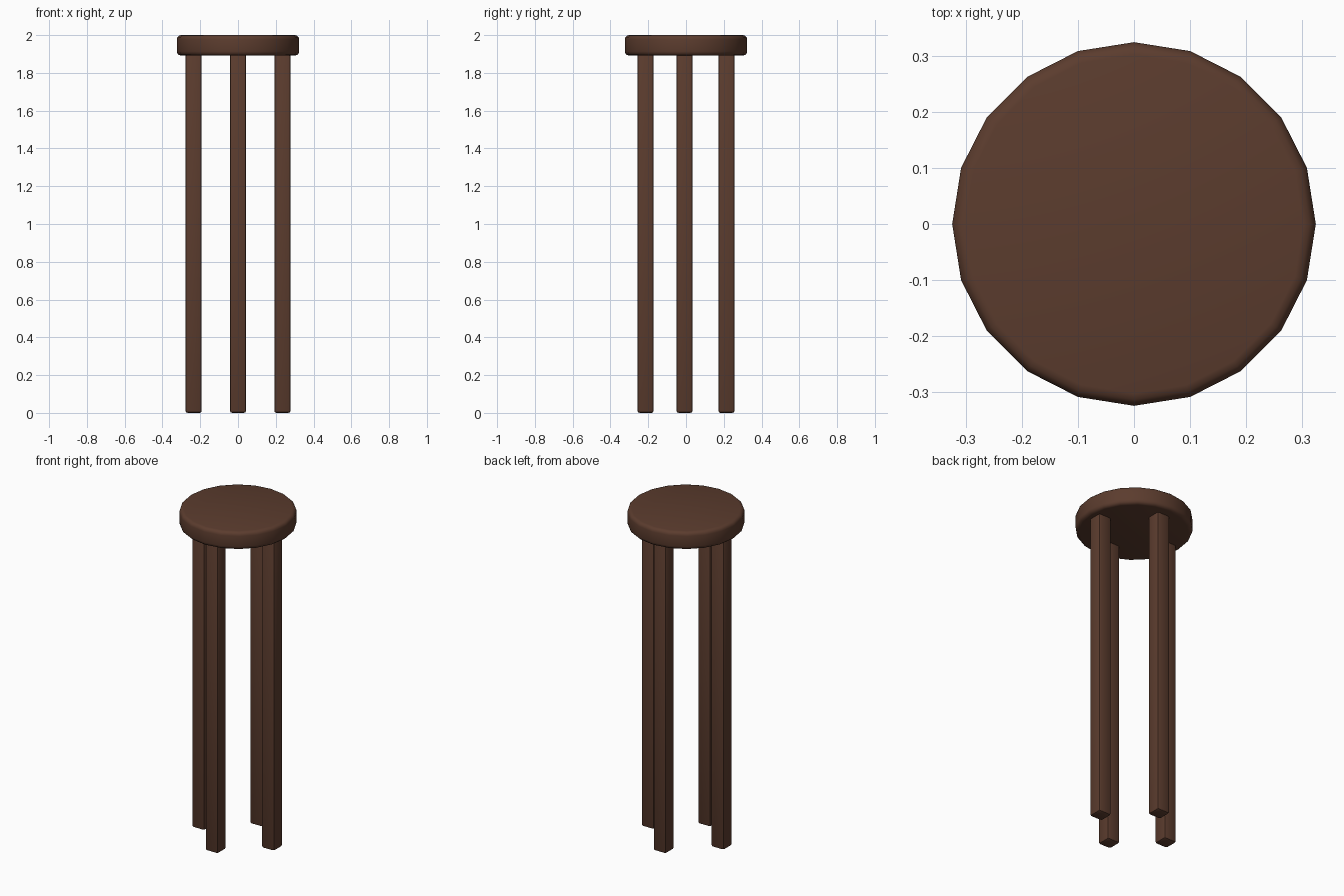
import bpy

if "Cube" in bpy.data.objects:
    bpy.data.objects.remove(bpy.data.objects["Cube"])

wood = bpy.data.materials.new("dark brown wood")
wood.diffuse_color = (0.105, 0.045, 0.027, 1)
wood.use_nodes = True
wood.node_tree.nodes["Principled BSDF"].inputs["Base Color"].default_value = wood.diffuse_color


def finish(name, bevel, segments):
    """Name, colour, round the edges and smooth the active object."""
    ob = bpy.context.object
    ob.name = name
    ob.data.materials.append(wood)
    bpy.ops.object.transform_apply(location=False, rotation=True, scale=True)
    mod = ob.modifiers.new("rounded edges", 'BEVEL')
    mod.width = bevel
    mod.segments = segments
    mod.limit_method = 'ANGLE'
    mod.angle_limit = 0.7
    bpy.ops.object.modifier_apply(modifier=mod.name)
    bpy.ops.object.shade_smooth_by_angle(angle=0.6)


# Round seat with twenty sides
SEAT_BOTTOM, TOP = 1.892, 2.0
bpy.ops.mesh.primitive_cylinder_add(
    vertices=20, radius=0.324, depth=TOP - SEAT_BOTTOM,
    location=(0, 0, (TOP + SEAT_BOTTOM) / 2))
finish("seat", 0.022, 3)

# Four straight square legs in a diamond layout
LEG_TOP = 1.9
legs = {
    "front_leg": (0, -0.214),
    "back_leg": (0, 0.214),
    "left_leg": (-0.235, -0.008),
    "right_leg": (0.235, -0.008),
}
for name, (x, y) in legs.items():
    bpy.ops.mesh.primitive_cube_add(size=1, location=(x, y, LEG_TOP / 2))
    bpy.context.object.scale = (0.086, 0.086, LEG_TOP)
    finish(name, 0.012, 2)
